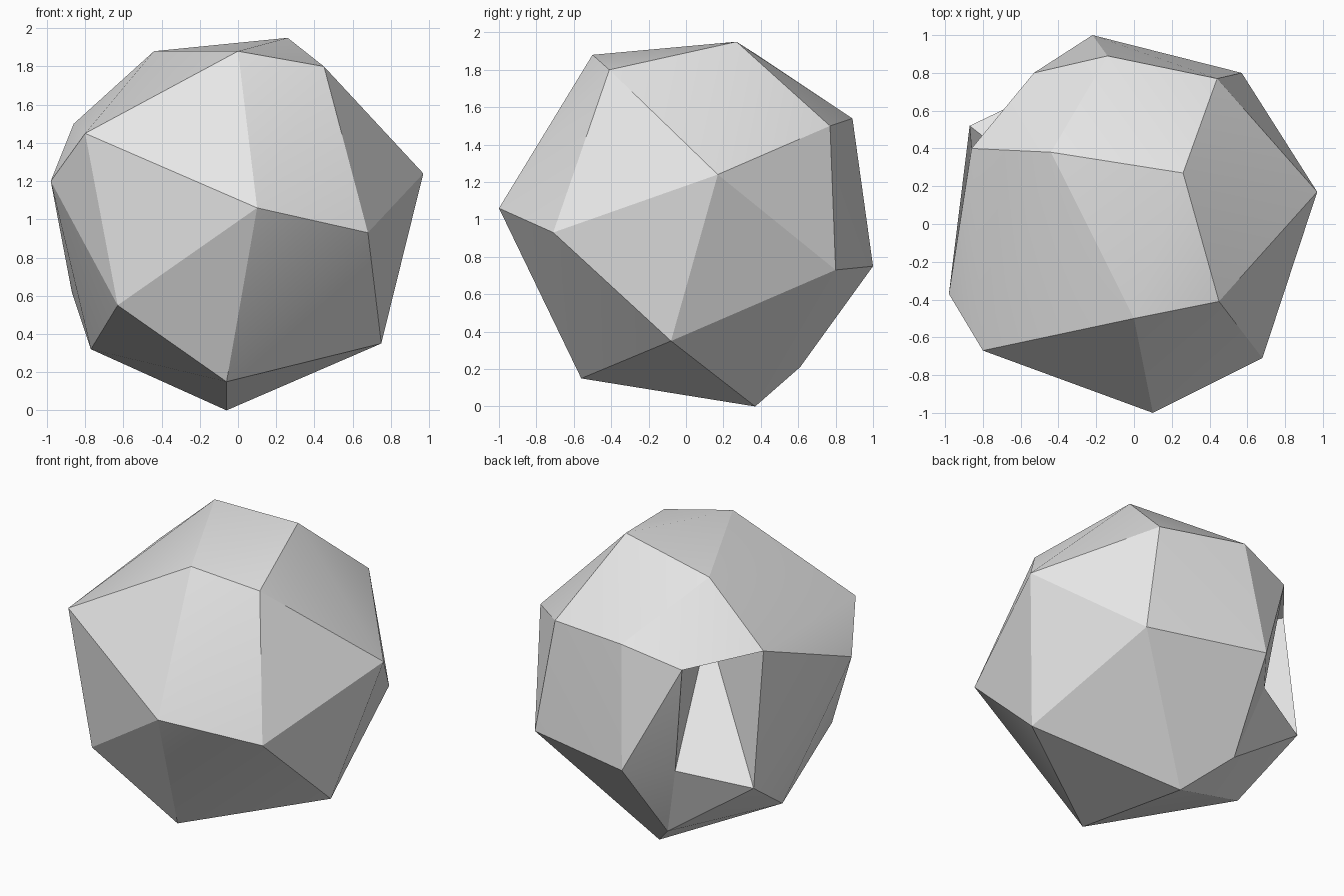
import bpy, bmesh, math

cube = bpy.data.objects.get("Cube")
if cube:
    bpy.data.objects.remove(cube, do_unlink=True)

# Plain stone colour
stone = bpy.data.materials.new("grey_stone")
stone.use_nodes = True
grey = (0.8, 0.8, 0.8, 1)
stone.diffuse_color = grey
stone.node_tree.nodes["Principled BSDF"].inputs["Base Color"].default_value = grey

# Corners of the boulder, in rings from the top down
crown = [(0.26, 0.27, 1.95), (0.45, -0.41, 1.80), (0, -0.5, 1.88), (-0.44, 0.38, 1.88)]
shoulder = [(-0.80, -0.67, 1.45), (0.44, 0.77, 1.50), (-0.14, 0.89, 1.54)]
girth = [(0.10, -1, 1.06), (0.68, -0.71, 0.93), (0.97, 0.17, 1.24),
         (0.57, 0.80, 0.73), (-0.98, -0.37, 1.20)]
foot = [(-0.77, 0.07, 0.32), (-0.63, -0.66, 0.55), (-0.06, -0.56, 0.15),
        (0.75, -0.08, 0.35), (-0.06, 0.37, 0)]

# Corners around the cleft at the back
rim = {
    "brow_outer": (-0.86, 0.40, 1.50),
    "brow_inner": (-0.53, 0.80, 1.435),
    "back": (-0.22, 1.0, 0.75),
    "heel": (-0.29, 0.61, 0.21),
    "cheek": (-0.87, 0.52, 0.62),
}

# Solid boulder: the hull of all outer corners
bm = bmesh.new()
for co in crown + shoulder + girth + foot:
    bm.verts.new(co)
v = {name: bm.verts.new(co) for name, co in rim.items()}
hull = bmesh.ops.convex_hull(bm, input=bm.verts[:])
inside = [g for g in hull["geom_interior"] if isinstance(g, bmesh.types.BMVert)]
bmesh.ops.delete(bm, geom=inside, context="VERTS")

# Open the hull at the cleft
rim_verts = set(v.values())
patch = [f for f in bm.faces if set(f.verts) <= rim_verts]
bmesh.ops.delete(bm, geom=patch, context="FACES_ONLY")
loose = [e for e in bm.edges if not e.link_faces]
bmesh.ops.delete(bm, geom=loose, context="EDGES")

# Line the cleft: a lip corner and a deep inner point
v["lip"] = bm.verts.new((-0.43, 0.73, 0.70))
v["deep"] = bm.verts.new((-0.11, -0.08, 1.27))


def fan(centre, names):
    for a, b in zip(names, names[1:]):
        bm.faces.new((v[centre], v[a], v[b]))


fan("lip", ["brow_inner", "back", "heel", "cheek"])
fan("deep", ["brow_inner", "lip", "cheek", "brow_outer", "brow_inner"])
bmesh.ops.recalc_face_normals(bm, faces=bm.faces[:])

mesh = bpy.data.meshes.new("boulder")
bm.to_mesh(mesh)
bm.free()
mesh.materials.append(stone)
boulder = bpy.data.objects.new("boulder", mesh)
bpy.context.collection.objects.link(boulder)

# Soften only the shallow creases
bpy.context.view_layer.objects.active = boulder
boulder.select_set(True)
bpy.ops.object.shade_smooth_by_angle(angle=math.radians(20))
